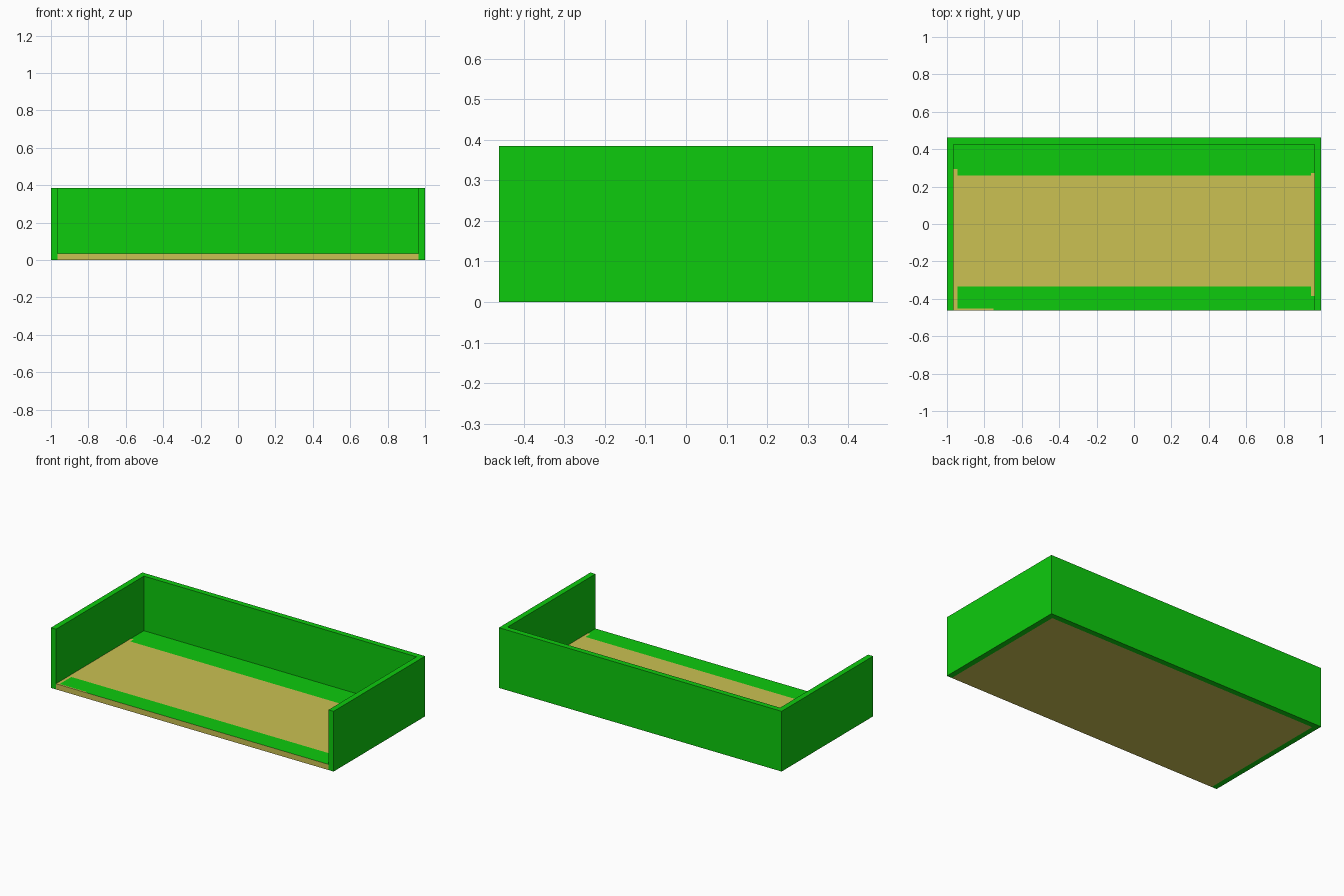
import bpy, bmesh

cube = bpy.data.objects.get("Cube")
if cube:
    bpy.data.objects.remove(cube, do_unlink=True)

X, Y, H = 1.0, 0.462, 0.385     # half width, half depth, wall height
T = 0.036                       # board thickness
XI, YI = X - T, Y - T           # inner faces of the walls


def material(name, rgb):
    m = bpy.data.materials.new(name)
    m.use_nodes = True
    m.diffuse_color = (*rgb, 1)
    m.node_tree.nodes["Principled BSDF"].inputs["Base Color"].default_value = (*rgb, 1)
    return m


green = material("green", (0.004, 0.597, 0.004))
tan = material("tan", (0.597, 0.533, 0.084))


def extruded(name, outline, height, mats):
    """Raise a flat outline from the ground into a solid."""
    bm = bmesh.new()
    face = bm.faces.new([bm.verts.new((x, y, 0)) for x, y in outline])
    up = bmesh.ops.extrude_face_region(bm, geom=[face], use_keep_orig=True)
    verts = [v for v in up["geom"] if isinstance(v, bmesh.types.BMVert)]
    bmesh.ops.translate(bm, verts=verts, vec=(0, 0, height))
    bmesh.ops.recalc_face_normals(bm, faces=bm.faces)
    mesh = bpy.data.meshes.new(name)
    bm.to_mesh(mesh)
    bm.free()
    for m in mats:
        mesh.materials.append(m)
    obj = bpy.data.objects.new(name, mesh)
    bpy.context.collection.objects.link(obj)
    return obj


# Back and side walls in one U shape, open at the front
extruded("walls", [(-X, -Y), (-XI, -Y), (-XI, YI), (XI, YI),
                   (XI, -Y), (X, -Y), (X, Y), (-X, Y)], H, [green])

# Floor board between the walls
floor = extruded("floor", [(-XI, -Y), (XI, -Y), (XI, YI), (-XI, YI)], T, [tan, green])


def is_green(x, y):
    """Painted bands along the front and back, with small gaps at the ends."""
    if y > 0.26:
        return not (x < -0.945 and y < 0.295 or x > 0.945 and y < 0.272)
    if y < -0.335:
        if x < -0.945 or (x < -0.75 and y < -0.452):
            return False
        return not (x > 0.945 and y > -0.385)
    return False


# Cut the top of the floor along the band edges and colour the pieces
bm = bmesh.new()
bm.from_mesh(floor.data)
cuts = [((x, 0, 0), (1, 0, 0)) for x in (-0.945, -0.75, 0.945)]
cuts += [((0, y, 0), (0, 1, 0)) for y in (-0.452, -0.385, -0.335, 0.26, 0.272, 0.295)]
for co, no in cuts:
    top = [f for f in bm.faces if f.normal.z > 0.5]
    edges = {e for f in top for e in f.edges}
    verts = {v for f in top for v in f.verts}
    bmesh.ops.bisect_plane(bm, geom=[*top, *edges, *verts], plane_co=co, plane_no=no)
    bm.normal_update()
for f in bm.faces:
    c = f.calc_center_median()
    f.material_index = int(f.normal.z > 0.5 and is_green(c.x, c.y))
bm.to_mesh(floor.data)
bm.free()
